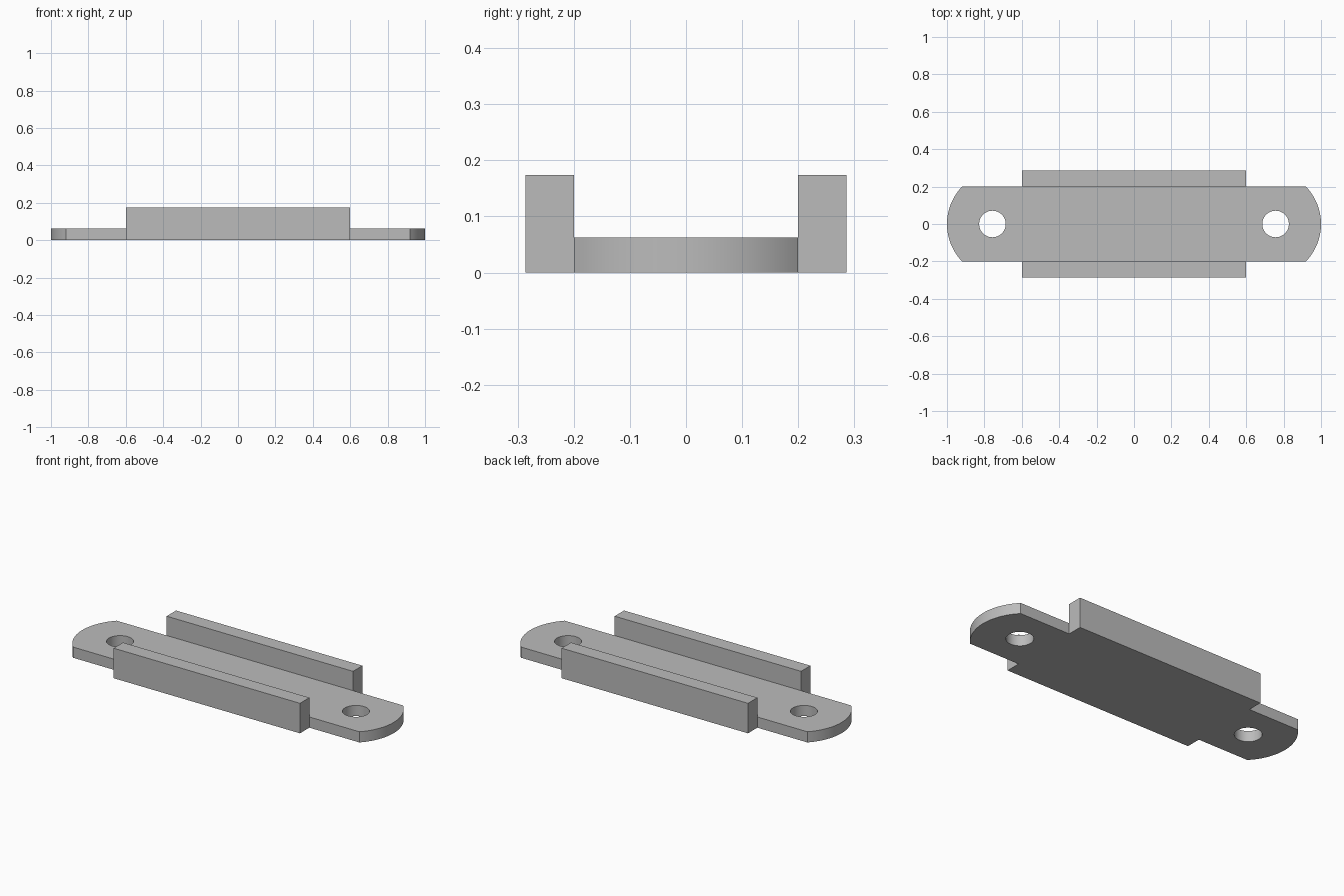
import bpy, bmesh, math

cube = bpy.data.objects.get("Cube")
if cube:
    bpy.data.objects.remove(cube, do_unlink=True)

HALF_W = 0.2        # half width of the plate
PLATE_H = 0.062
WALL_H = 0.174
WALL_X = 0.598
WALL_Y = 0.286
END_R = 0.287       # radius of the rounded ends
HOLE_X, HOLE_R = 0.757, 0.071

grey = bpy.data.materials.new("plain grey")
grey.use_nodes = True
colour = (0.5, 0.5, 0.5, 1)
grey.diffuse_color = colour
grey.node_tree.nodes["Principled BSDF"].inputs["Base Color"].default_value = colour


def prism(name, outline, z0, z1):
    """Extrude a counter-clockwise outline from z0 to z1."""
    bm = bmesh.new()
    base = bm.faces.new([bm.verts.new((x, y, z0)) for x, y in outline])
    top = bmesh.ops.extrude_face_region(bm, geom=[base])["geom"]
    verts = [v for v in top if isinstance(v, bmesh.types.BMVert)]
    bmesh.ops.translate(bm, verts=verts, vec=(0, 0, z1 - z0))
    bmesh.ops.recalc_face_normals(bm, faces=bm.faces)
    mesh = bpy.data.meshes.new(name)
    bm.to_mesh(mesh)
    bm.free()
    mesh.materials.append(grey)
    obj = bpy.data.objects.new(name, mesh)
    bpy.context.collection.objects.link(obj)
    return obj


def arc(cx, r, start, end, n):
    angles = [start + (end - start) * i / n for i in range(n + 1)]
    return [(cx + r * math.cos(a), r * math.sin(a)) for a in angles]


def combine(target, tool, operation):
    """Apply a boolean and discard its tool."""
    mod = target.modifiers.new(tool.name, "BOOLEAN")
    mod.operation, mod.solver, mod.object = operation, "EXACT", tool
    bpy.ops.object.select_all(action="DESELECT")
    target.select_set(True)
    bpy.context.view_layer.objects.active = target
    bpy.ops.object.modifier_apply(modifier=mod.name)
    bpy.data.objects.remove(tool, do_unlink=True)


# Flat plate with shallow rounded ends
sweep = math.asin(HALF_W / END_R)
right_end = arc(1 - END_R, END_R, -sweep, sweep, 24)
bracket = prism("channel_bracket", right_end + [(-x, -y) for x, y in right_end], 0, PLATE_H)

# Upright side walls, flush with the underside
for side in (-1, 1):
    ya, yb = sorted((side * HALF_W, side * WALL_Y))
    wall = prism("side_wall", [(-WALL_X, ya), (WALL_X, ya), (WALL_X, yb), (-WALL_X, yb)], 0, WALL_H)
    combine(bracket, wall, "UNION")

# Screw holes through both ends
for side in (-1, 1):
    circle = arc(side * HOLE_X, HOLE_R, 0, math.tau, 48)[:-1]
    cutter = prism("screw_hole", circle, -0.1, 0.2)
    cutter.hide_render = True
    combine(bracket, cutter, "DIFFERENCE")

# Smooth curved sides, crisp edges
bpy.ops.object.shade_smooth_by_angle(angle=math.radians(30))
